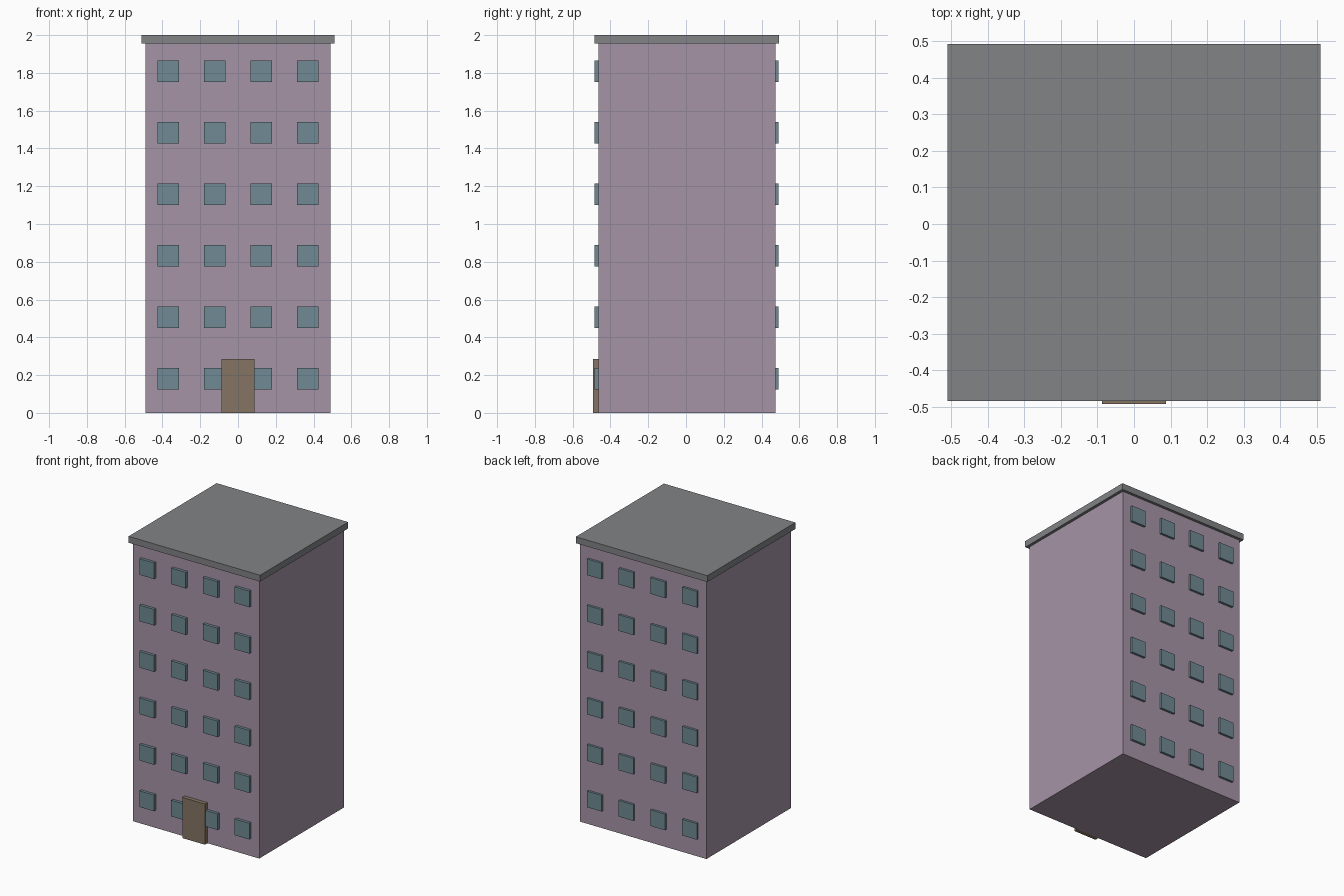
import bpy

if "Cube" in bpy.data.objects:
    bpy.data.objects.remove(bpy.data.objects["Cube"], do_unlink=True)


def material(name, rgb):
    mat = bpy.data.materials.new(name)
    mat.use_nodes = True
    mat.diffuse_color = (*rgb, 1)
    mat.node_tree.nodes["Principled BSDF"].inputs["Base Color"].default_value = (*rgb, 1)
    return mat


def box(name, x, y, z, mat):
    """Box spanning the (min, max) pairs x, y and z."""
    spans = (x, y, z)
    bpy.ops.mesh.primitive_cube_add(size=1, location=[(a + b) / 2 for a, b in spans])
    obj = bpy.context.object
    obj.name = name
    obj.scale = [b - a for a, b in spans]
    bpy.ops.object.transform_apply(location=False, rotation=False, scale=True)
    obj.data.materials.append(mat)
    return obj


wall = material("mauve wall", (0.376, 0.296, 0.381))
glass = material("blue grey glass", (0.162, 0.254, 0.292))
wood = material("brown door", (0.235, 0.178, 0.127))
slate = material("grey roof", (0.223, 0.227, 0.238))

FRONT, BACK = -0.464, 0.473
WALL_TOP = 1.955

# Main block and overhanging roof slab
box("building_body", (-0.49, 0.49), (FRONT, BACK), (0, WALL_TOP), wall)
box("roof_slab", (-0.51, 0.51), (-0.484, 0.492), (WALL_TOP, 2), slate)

# Entrance door
box("front_door", (-0.088, 0.088), (-0.492, FRONT), (0, 0.285), wood)

# Window grid on the front and back, standing slightly proud of the wall
HALF = 0.0565
DEPTH = 0.02
for side, y in (("front", (FRONT - DEPTH, FRONT)), ("back", (BACK, BACK + 0.016))):
    for floor in range(6):
        z = 0.181 + floor * 0.3257
        for column in range(4):
            x = (column - 1.5) * 0.2465
            box(f"{side}_window_{floor + 1}_{column + 1}",
                (x - HALF, x + HALF), y, (z - HALF, z + HALF), glass)
